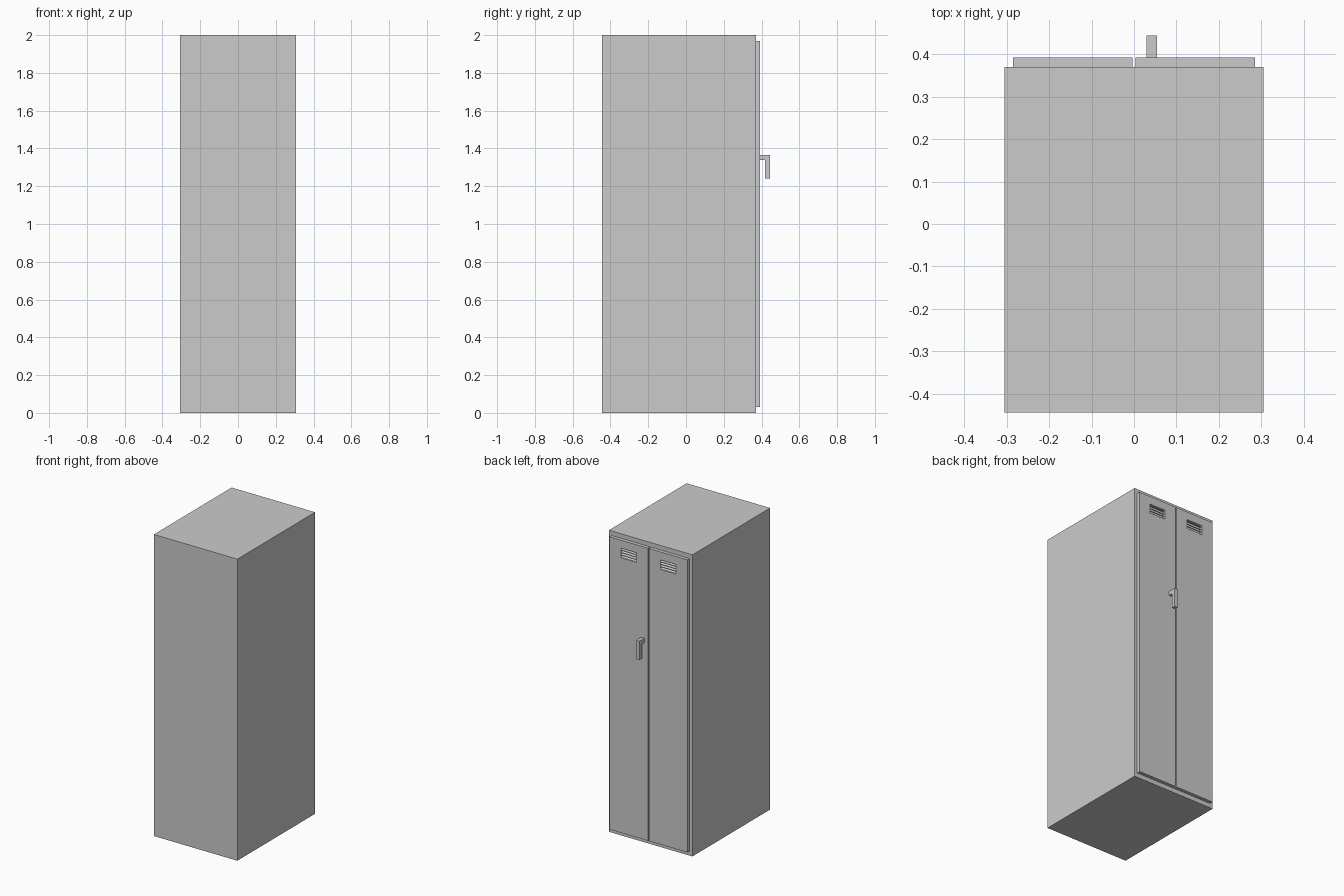
import bpy, bmesh

if "Cube" in bpy.data.objects:
    bpy.data.objects.remove(bpy.data.objects["Cube"])

Y_BODY, Y_DOOR, Y_END = 0.370, 0.393, 0.444


def mesh_object(name, bm):
    bmesh.ops.recalc_face_normals(bm, faces=bm.faces)
    mesh = bpy.data.meshes.new(name)
    bm.to_mesh(mesh)
    bm.free()
    obj = bpy.data.objects.new(name, mesh)
    bpy.context.collection.objects.link(obj)
    return obj


def box(name, x, y, z):
    """Box from (min, max) ranges."""
    bm = bmesh.new()
    bmesh.ops.create_cube(bm, size=1)
    for v in bm.verts:
        v.co = [r[0] if c < 0 else r[1] for c, r in zip(v.co, (x, y, z))]
    return mesh_object(name, bm)


def prism(name, profile, x0, x1):
    """Extrude a closed (y, z) profile along x."""
    bm = bmesh.new()
    face = bm.faces.new([bm.verts.new((x0, y, z)) for y, z in profile])
    ext = bmesh.ops.extrude_face_region(bm, geom=[face])
    for v in ext["geom"]:
        if isinstance(v, bmesh.types.BMVert):
            v.co.x = x1
    return mesh_object(name, bm)


# Cabinet body
box("cabinet_body", (-0.306, 0.306), (-Y_END, Y_BODY), (0, 2))

# Two doors, each with a louvred vent opening
VENT_LOW, VENT_HIGH, VENT_HALF, SLATS = 1.853, 1.917, 0.058, 4
for side, cx in (("left", -0.1445), ("right", 0.1445)):
    door = box(side + "_door", (cx - 0.141, cx + 0.141), (Y_BODY, Y_DOOR), (0.03, 1.97))
    vent_x = (cx - VENT_HALF, cx + VENT_HALF)
    cutter = box("vent_cutter", vent_x, (Y_BODY - 0.01, Y_DOOR + 0.01), (VENT_LOW, VENT_HIGH))
    cutter.hide_render = True
    mod = door.modifiers.new("vent", "BOOLEAN")
    mod.operation, mod.solver, mod.object = "DIFFERENCE", "EXACT", cutter
    bpy.context.view_layer.objects.active = door
    bpy.ops.object.modifier_apply(modifier=mod.name)
    bpy.data.objects.remove(cutter)

    # Slanted slats, dropping towards the outside
    pitch = (VENT_HIGH - VENT_LOW) / SLATS
    for i in range(SLATS):
        z = VENT_LOW + i * pitch
        prism(f"{side}_vent_slat_{i + 1}",
              [(Y_DOOR - 0.001, z + 0.001), (Y_DOOR - 0.001, z + 0.004),
               (Y_BODY + 0.004, z + 0.015), (Y_BODY + 0.004, z + 0.012)], *vent_x)

# L-shaped handle on the right door, beside the gap
prism("door_handle",
      [(Y_DOOR, 1.338), (Y_DOOR, 1.366), (Y_END, 1.366),
       (Y_END, 1.24), (0.419, 1.24), (0.419, 1.338)], 0.03, 0.054)
